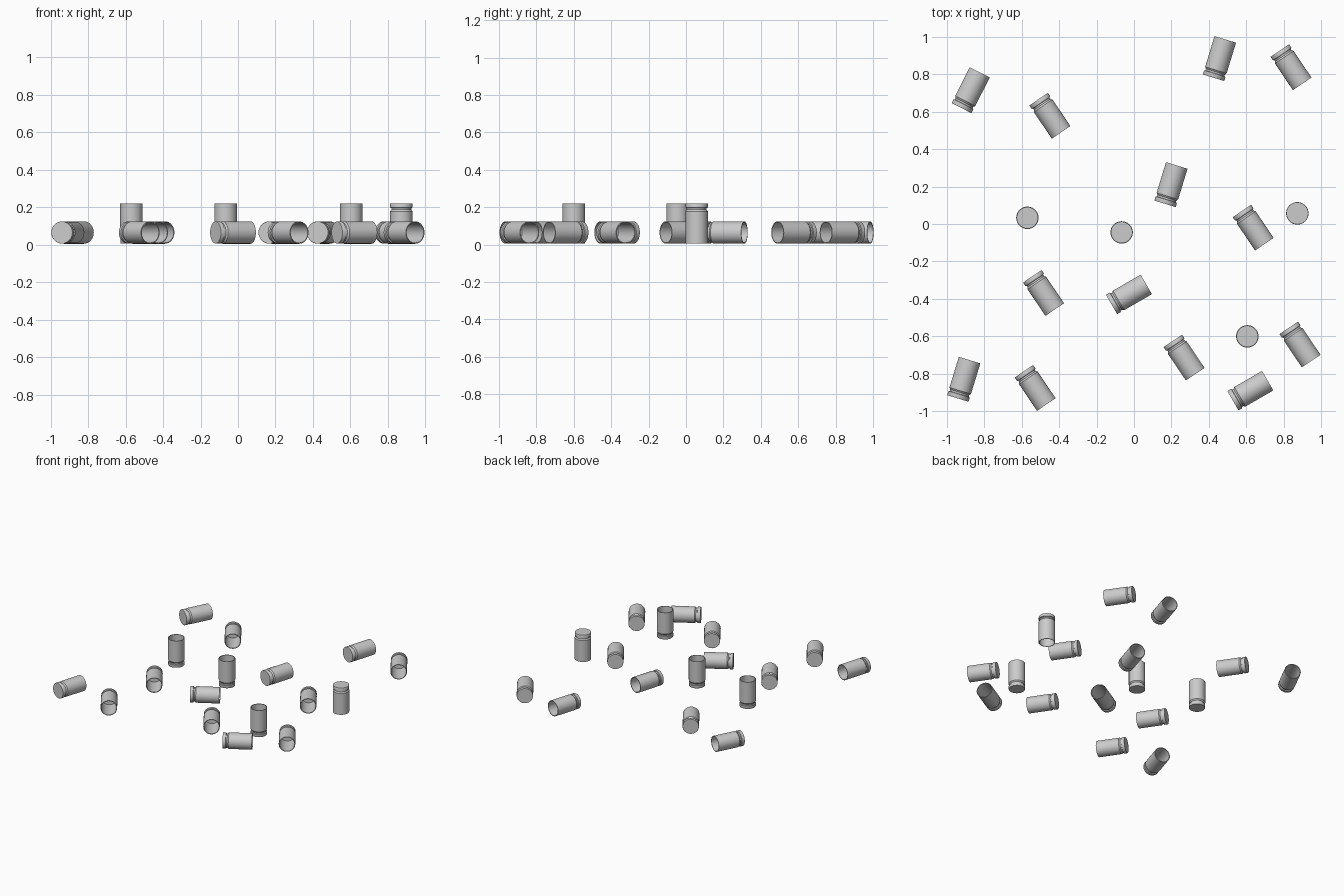
import bpy, math
from mathutils import Matrix, Vector

if "Cube" in bpy.data.objects:
    bpy.data.objects.remove(bpy.data.objects["Cube"])

R, L, SEG = 0.06, 0.214, 32
# (radius, height) profile: base, rim, extraction groove, body, mouth, bore
PROFILE = [(0.0585, 0), (0.0595, 0.002), (0.0595, 0.023), (0.053, 0.025),
           (0.053, 0.034), (R, 0.043), (R, L), (0.055, L), (0.055, 0.04)]


def casing_mesh():
    verts, faces = [], []
    for r, z in PROFILE:
        for i in range(SEG):
            a = 2 * math.pi * i / SEG
            verts.append((r * math.cos(a), r * math.sin(a), z - L / 2))
    for k in range(len(PROFILE) - 1):
        for i in range(SEG):
            j = (i + 1) % SEG
            faces.append((k * SEG + i, k * SEG + j, (k + 1) * SEG + j, (k + 1) * SEG + i))
    faces.append(tuple(reversed(range(SEG))))                    # base cap
    last = (len(PROFILE) - 1) * SEG
    faces.append(tuple(last + i for i in range(SEG)))            # bore floor
    me = bpy.data.meshes.new("shell_casing")
    me.from_pydata(verts, [], faces)
    me.shade_smooth()
    me.set_sharp_from_angle(angle=math.radians(30))
    return me


MESH = casing_mesh()


def place(name, x, y, z, rot):
    ob = bpy.data.objects.new(name, MESH)
    bpy.context.collection.objects.link(ob)
    ob.matrix_world = Matrix.Translation((x, y, z)) @ rot


# casings lying down: centre x, y and heading of the open mouth in degrees
LYING = [(-0.872, 0.714, 63), (-0.449, 0.578, -56), (0.456, 0.883, 73),
         (0.838, 0.837, -56), (0.197, 0.210, 73), (0.636, -0.019, -56),
         (-0.483, -0.368, -56), (-0.027, -0.376, 30), (0.267, -0.713, -56),
         (0.886, -0.643, -56), (0.621, -0.890, 30), (-0.909, -0.829, 73),
         (-0.528, -0.875, -56)]
for n, (x, y, deg) in enumerate(LYING):
    rot = Matrix.Rotation(math.radians(deg), 4, 'Z') @ Matrix.Rotation(math.pi / 2, 4, 'Y')
    place(f"lying_casing_{n + 1}", x, y, 0.065, rot)

# casings standing up: the last one stands on its mouth
STANDING = [(-0.569, 0.033, 0), (-0.066, -0.045, 0), (0.605, -0.600, 0), (0.872, 0.057, math.pi)]
for n, (x, y, flip) in enumerate(STANDING):
    place(f"standing_casing_{n + 1}", x, y, 0.007 + L / 2, Matrix.Rotation(flip, 4, 'X'))
